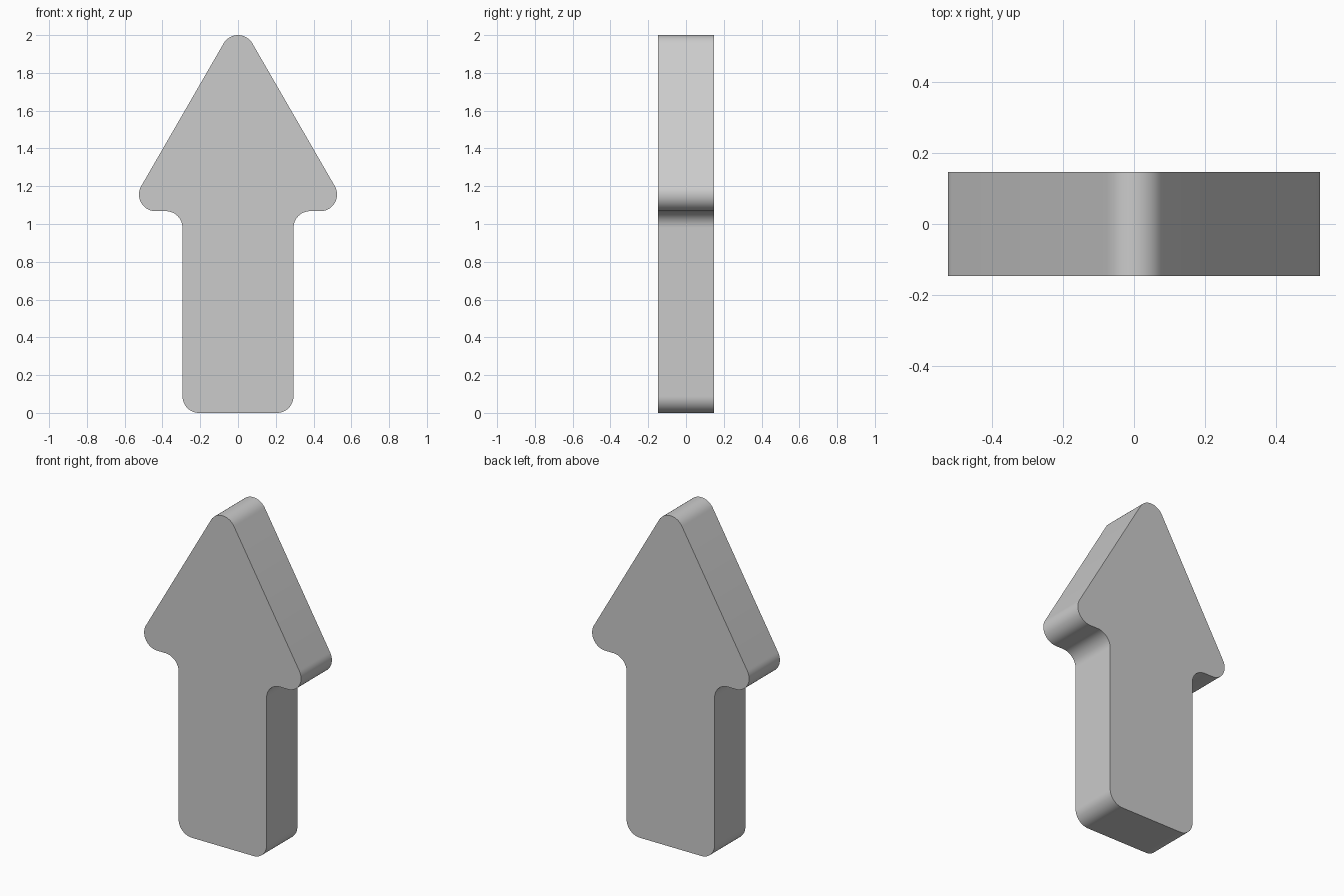
import bpy, bmesh, math
from mathutils import Vector

if "Cube" in bpy.data.objects:
    bpy.data.objects.remove(bpy.data.objects["Cube"])

R = 0.088          # corner radius shared by every corner
HALF_DEPTH = 0.147
STEPS = 14


def round_corner(prev, corner, nxt, radius):
    """Points of a fillet arc replacing a sharp 2D corner."""
    a, b = (prev - corner).normalized(), (nxt - corner).normalized()
    half = a.angle(b) / 2
    centre = corner + (a + b).normalized() * radius / math.sin(half)
    reach = radius / math.tan(half)
    start = corner + a * reach - centre
    end = corner + b * reach - centre
    sweep = math.pi - 2 * half
    return [centre + (start * math.sin(sweep * (1 - t)) + end * math.sin(sweep * t)) / math.sin(sweep)
            for t in (i / STEPS for i in range(STEPS + 1))]


# Sharp outline of the arrow: right half, then mirrored to the left
shaft, base, tip = 0.294, 1.068, 2 + R
wing = (tip - base) / math.sqrt(3)
right = [(shaft, 0), (shaft, base), (wing, base)]
outline = [Vector(p) for p in right + [(0, tip)] + [(-x, z) for x, z in reversed(right)]]

# Round every corner and extrude the face through the depth
bm = bmesh.new()
n = len(outline)
pts = [p for i in range(n)
       for p in round_corner(outline[i - 1], outline[i], outline[(i + 1) % n], R)]
face = bm.faces.new([bm.verts.new((p.x, -HALF_DEPTH, p.y)) for p in pts])
ext = bmesh.ops.extrude_face_region(bm, geom=[face], use_keep_orig=True)
moved = [g for g in ext["geom"] if isinstance(g, bmesh.types.BMVert)]
bmesh.ops.translate(bm, verts=moved, vec=(0, 2 * HALF_DEPTH, 0))
bmesh.ops.recalc_face_normals(bm, faces=bm.faces[:])

mesh = bpy.data.meshes.new("arrow")
bm.to_mesh(mesh)
bm.free()
arrow = bpy.data.objects.new("arrow", mesh)
bpy.context.collection.objects.link(arrow)

# Smooth rounded rim, crisp front and back edges
bpy.context.view_layer.objects.active = arrow
arrow.select_set(True)
bpy.ops.object.shade_smooth_by_angle(angle=math.radians(30))
